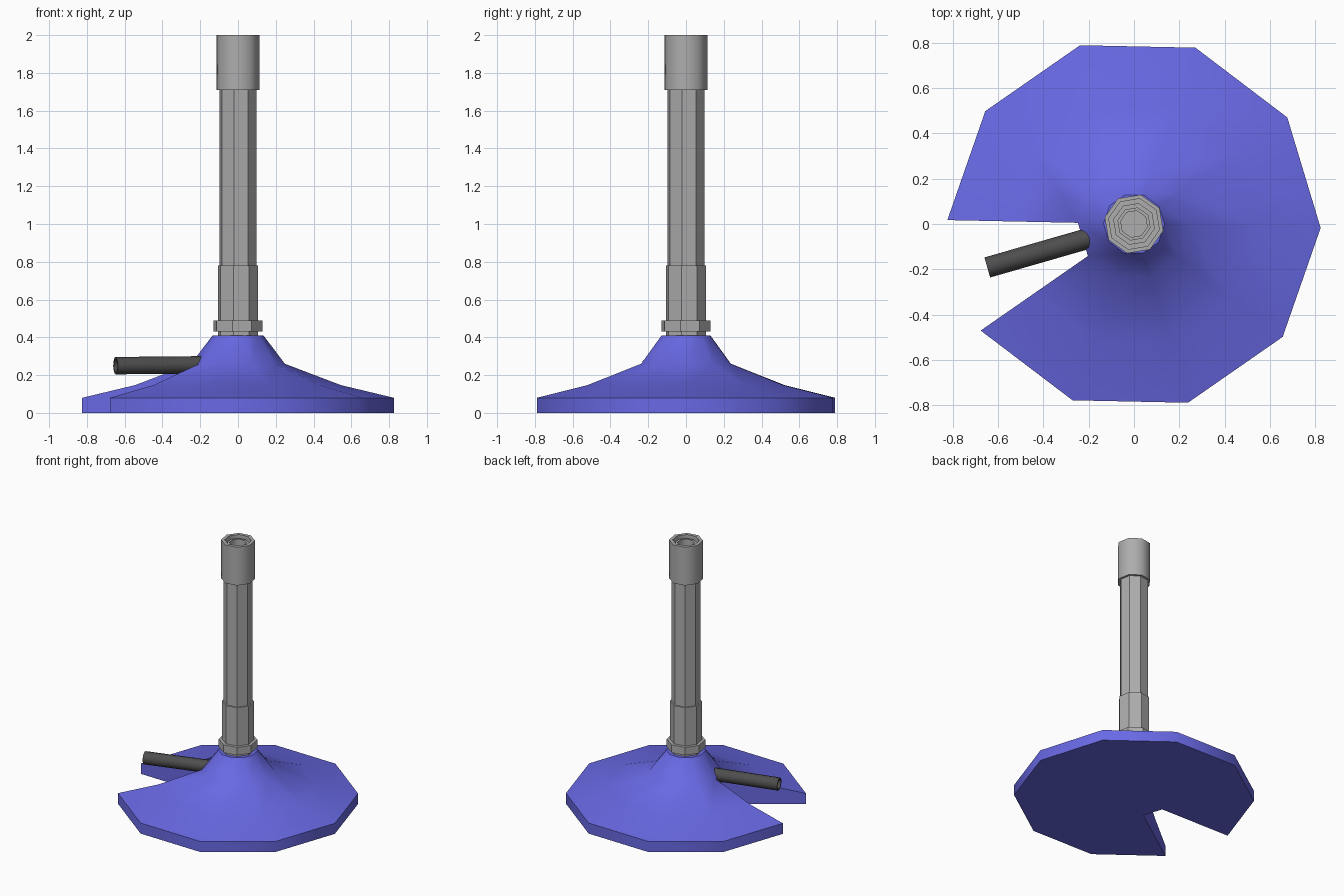
import bpy, bmesh, math
from mathutils import Vector

if "Cube" in bpy.data.objects:
    bpy.data.objects.remove(bpy.data.objects["Cube"])


def material(name, rgb):
    m = bpy.data.materials.new(name)
    m.diffuse_color = (*rgb, 1)
    m.use_nodes = True
    m.node_tree.nodes["Principled BSDF"].inputs["Base Color"].default_value = m.diffuse_color
    return m


BLUE = material("blue enamel", (0.14, 0.14, 0.78))
GREY = material("grey metal", (0.42, 0.42, 0.42))
DARK = material("dark rubber", (0.075, 0.075, 0.075))


def finish(name, bm, mat, smooth=None):
    bmesh.ops.recalc_face_normals(bm, faces=bm.faces)
    me = bpy.data.meshes.new(name)
    bm.to_mesh(me)
    bm.free()
    me.materials.append(mat)
    ob = bpy.data.objects.new(name, me)
    bpy.context.collection.objects.link(ob)
    if smooth:
        bpy.ops.object.select_all(action='DESELECT')
        ob.select_set(True)
        bpy.context.view_layer.objects.active = ob
        bpy.ops.object.shade_smooth_by_angle(angle=math.radians(smooth))
    return ob


def rings(bm, profile, sides, offset):
    """One ring of vertices for each (radius, height)."""
    return [[bm.verts.new((r * math.cos(a), r * math.sin(a), z))
             for a in (math.radians(offset) + math.tau * i / sides for i in range(sides))]
            for r, z in profile]


def lathe(name, profile, mat, sides=8, offset=-13, smooth=None):
    """Revolved profile, closed at both ends."""
    bm = bmesh.new()
    rs = rings(bm, profile, sides, offset)
    for a, b in zip(rs, rs[1:]):
        for i in range(sides):
            j = (i + 1) % sides
            bm.faces.new((a[i], a[j], b[j], b[i]))
    bm.faces.new(rs[0])
    bm.faces.new(rs[-1])
    return finish(name, bm, mat, smooth)


# Ten-sided solid foot with one wedge left out
bm = bmesh.new()
rs = rings(bm, [(0.248, 0), (0.825, 0), (0.825, 0.08), (0.545, 0.147),
                (0.248, 0.26), (0.135, 0.41)], 10, -1.2)
GAP = 5
for k, (a, b) in enumerate(zip(rs, rs[1:])):
    for i in range(10):
        if i == GAP and k < 4:
            continue
        j = (i + 1) % 10
        bm.faces.new((a[i], a[j], b[j], b[i]))
bm.faces.new(rs[0])
bm.faces.new(rs[-1])
for i in (GAP, GAP + 1):                       # wedge side walls
    bm.faces.new([r[i] for r in rs[:5]])
bm.faces.new((rs[0][GAP], rs[0][GAP + 1], rs[4][GAP + 1], rs[4][GAP]))
finish("foot", bm, BLUE, 40)

# Stem: neck, collar, sleeve and barrel
lathe("neck", [(0.11, 0.40), (0.11, 0.44)], GREY)
lathe("collar", [(0.133, 0.43), (0.133, 0.49)], GREY)
lathe("sleeve", [(0.11, 0.48), (0.11, 0.78)], GREY)
lathe("barrel", [(0.1, 0.77), (0.1, 1.75)], GREY)

# Burner head with a stepped, open mouth
lathe("burner_head", [(0.117, 1.71), (0.117, 2.0), (0.092, 2.0), (0.092, 1.95),
                      (0.075, 1.95), (0.075, 1.98), (0.06, 1.98), (0.06, 1.93)],
      GREY, smooth=50)

# Gas inlet pipe with an open end
start, end = Vector((-0.13, -0.043, 0.255)), Vector((-0.648, -0.192, 0.25))
length = (end - start).length
pipe = lathe("inlet_pipe", [(0.046, 0), (0.046, length), (0.035, length),
                            (0.035, length - 0.3)], DARK, sides=12, offset=0, smooth=40)
pipe.location = start
pipe.rotation_euler = (end - start).to_track_quat('Z', 'Y').to_euler()
